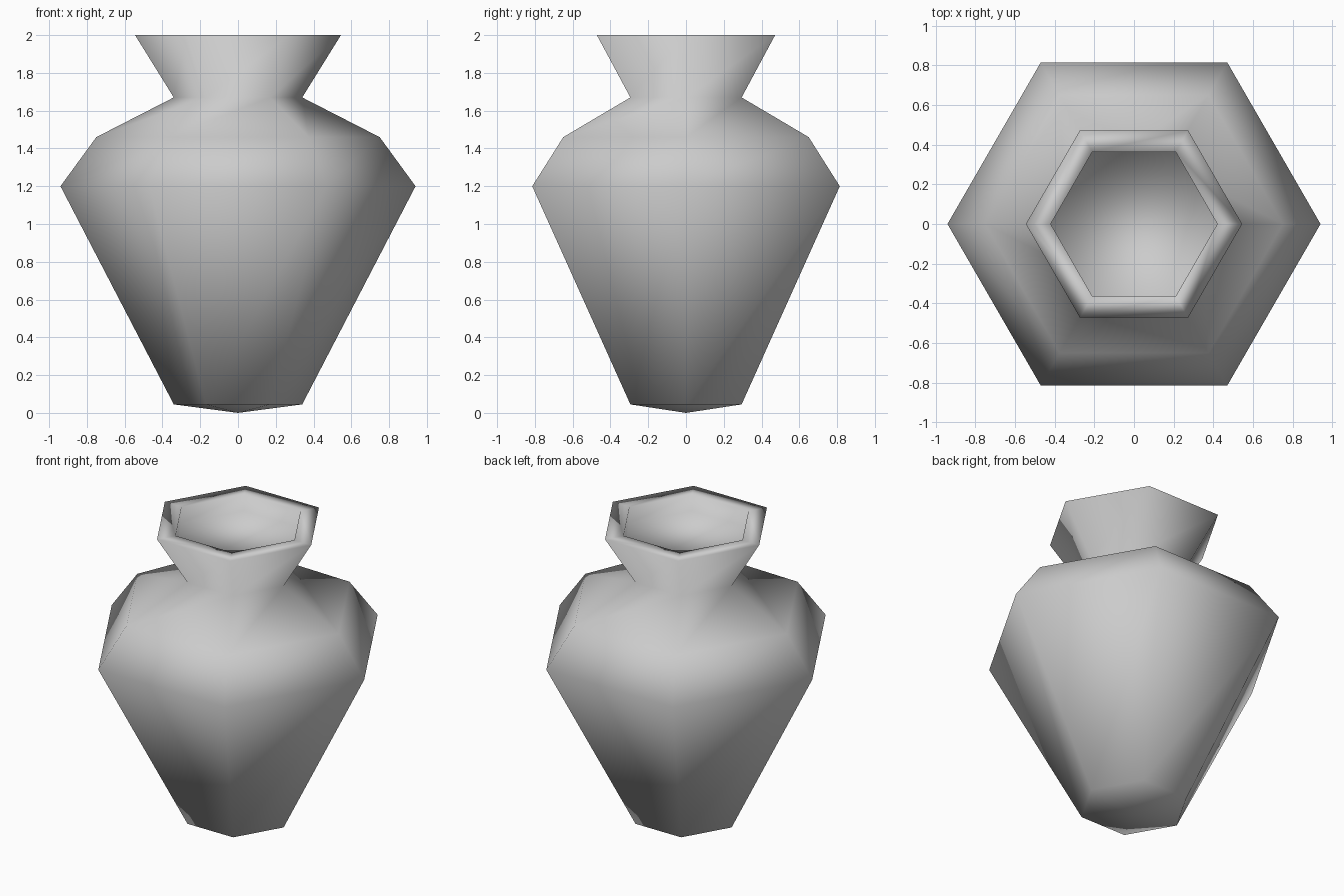
import bpy
import bmesh
from math import cos, sin, tau

cube = bpy.data.objects.get("Cube")
if cube:
    bpy.data.objects.remove(cube, do_unlink=True)

SIDES = 6

# Radius and height of each ring, from the foot over the rim to the inner floor
PROFILE = [
    (0.34, 0.045),  # foot
    (0.94, 1.20),   # belly
    (0.75, 1.46),   # shoulder
    (0.34, 1.67),   # neck
    (0.545, 2.0),   # outer lip
    (0.42, 2.0),    # inner lip
    (0.42, 1.89),   # inner floor
]


def make_material(name, color):
    mat = bpy.data.materials.new(name)
    mat.use_nodes = True
    mat.diffuse_color = color
    mat.node_tree.nodes["Principled BSDF"].inputs["Base Color"].default_value = color
    return mat


def make_ring(bm, radius, z):
    angles = [tau * i / SIDES for i in range(SIDES)]
    return [bm.verts.new((radius * cos(a), radius * sin(a), z)) for a in angles]


bm = bmesh.new()
rings = [make_ring(bm, r, z) for r, z in PROFILE]

# Walls between neighbouring rings
for low, high in zip(rings, rings[1:]):
    for i in range(SIDES):
        j = (i + 1) % SIDES
        bm.faces.new((low[i], low[j], high[j], high[i]))

# Flat floor inside the mouth
bm.faces.new(rings[-1])

# Shallow pointed underside
tip = bm.verts.new((0, 0, 0))
for i in range(SIDES):
    bm.faces.new((rings[0][(i + 1) % SIDES], rings[0][i], tip))

bmesh.ops.recalc_face_normals(bm, faces=bm.faces)
for face in bm.faces:
    face.smooth = True

mesh = bpy.data.meshes.new("vase")
bm.to_mesh(mesh)
bm.free()

vase = bpy.data.objects.new("vase", mesh)
bpy.context.collection.objects.link(vase)
mesh.materials.append(make_material("light grey clay", (0.6, 0.6, 0.6, 1)))
